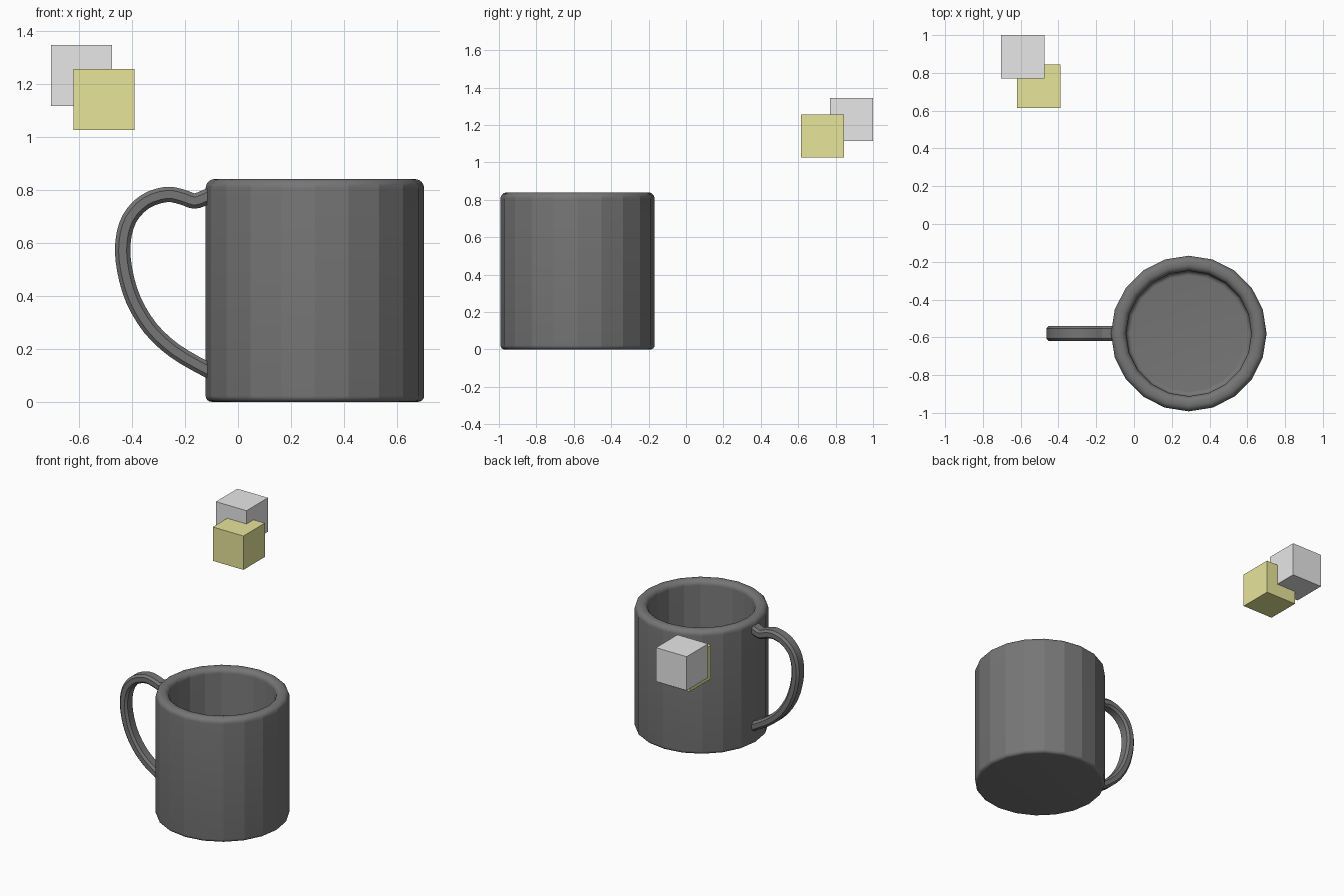
import bpy, bmesh, math
from mathutils import Vector

cube = bpy.data.objects.get("Cube")
if cube:
    bpy.data.objects.remove(cube, do_unlink=True)


def material(name, rgb):
    m = bpy.data.materials.new(name)
    m.use_nodes = True
    m.diffuse_color = (*rgb, 1)
    m.node_tree.nodes["Principled BSDF"].inputs["Base Color"].default_value = (*rgb, 1)
    return m


charcoal = material("charcoal", (0.18, 0.18, 0.18))
light_grey = material("light grey", (0.8, 0.8, 0.8))
pale_yellow = material("pale yellow", (0.8, 0.78, 0.32))


def finish(bm, name, mat, smooth_angle=None):
    bmesh.ops.recalc_face_normals(bm, faces=bm.faces)
    mesh = bpy.data.meshes.new(name)
    bm.to_mesh(mesh)
    bm.free()
    mesh.materials.append(mat)
    ob = bpy.data.objects.new(name, mesh)
    bpy.context.collection.objects.link(ob)
    if smooth_angle:
        bpy.ops.object.select_all(action='DESELECT')
        ob.select_set(True)
        bpy.context.view_layer.objects.active = ob
        bpy.ops.object.shade_smooth_by_angle(angle=math.radians(smooth_angle))
    return ob


def loft(bm, rings):
    """Join equal closed rings of points and cap both ends."""
    loops = [[bm.verts.new(p) for p in ring] for ring in rings]
    for a, b in zip(loops, loops[1:]):
        for i in range(len(a)):
            j = (i + 1) % len(a)
            bm.faces.new((a[i], a[j], b[j], b[i]))
    bm.faces.new(loops[0])
    bm.faces.new(loops[-1])


def arc(r, z, radius, start, end, steps=6):
    angles = [math.radians(start + (end - start) * i / steps) for i in range(steps + 1)]
    return [(r + radius * math.cos(a), z + radius * math.sin(a)) for a in angles]


# Mug body: one rounded profile, outside, over the rim, down to the floor
CX, CY, SIDES = 0.29, -0.58, 20
OUTER, INNER, HEIGHT, FLOOR = 0.412, 0.332, 0.84, 0.07
profile = (arc(OUTER - 0.022, 0.022, 0.022, -90, 0)
           + arc(OUTER - 0.035, HEIGHT - 0.035, 0.035, 0, 90)
           + arc(INNER + 0.035, HEIGHT - 0.035, 0.035, 90, 180)
           + arc(INNER - 0.025, FLOOR + 0.025, 0.025, 0, -90))
turns = [2 * math.pi * i / SIDES for i in range(SIDES)]
bm = bmesh.new()
loft(bm, [[(CX + r * math.cos(t), CY + r * math.sin(t), z) for t in turns]
          for r, z in profile])
finish(bm, "mug_body", charcoal, 16.5)

# Handle: a bevelled rectangular section swept along a smooth path
points = [Vector((x, CY, z)) for x, z in (
    (-0.08, 0.79), (-0.125, 0.77), (-0.165, 0.757), (-0.21, 0.772), (-0.27, 0.782),
    (-0.35, 0.755), (-0.41, 0.69), (-0.434, 0.60), (-0.428, 0.50), (-0.395, 0.385),
    (-0.33, 0.277), (-0.24, 0.193), (-0.13, 0.128), (-0.08, 0.105))]


def spline(pts, steps=3):
    ext = [2 * pts[0] - pts[1], *pts, 2 * pts[-1] - pts[-2]]
    out = []
    for a, b, c, d in zip(ext, ext[1:], ext[2:], ext[3:]):
        for i in range(steps):
            t = i / steps
            out.append(b + (c - a) * t / 2 + (2 * a - 5 * b + 4 * c - d) * t * t / 2
                       + (3 * b - a - 3 * c + d) * t ** 3 / 2)
    return out + [pts[-1]]


W, T, C = 0.04, 0.029, 0.014
section = [(W, T - C), (W - C, T), (C - W, T), (-W, T - C),
           (-W, C - T), (C - W, -T), (W - C, -T), (W, C - T)]
path = spline(points)
side = Vector((0, 1, 0))
rings = []
for i, p in enumerate(path):
    tangent = (path[min(i + 1, len(path) - 1)] - path[max(i - 1, 0)]).normalized()
    out = tangent.cross(side)
    rings.append([p + side * u + out * v for u, v in section])
bm = bmesh.new()
loft(bm, rings)
finish(bm, "mug_handle", charcoal, 30)

# Two floating, overlapping cubes
for name, centre, mat in (("grey_cube", (-0.59, 0.885, 1.23), light_grey),
                          ("yellow_cube", (-0.505, 0.73, 1.14), pale_yellow)):
    bm = bmesh.new()
    bmesh.ops.create_cube(bm, size=0.23)
    bmesh.ops.translate(bm, verts=bm.verts, vec=centre)
    finish(bm, name, mat)
